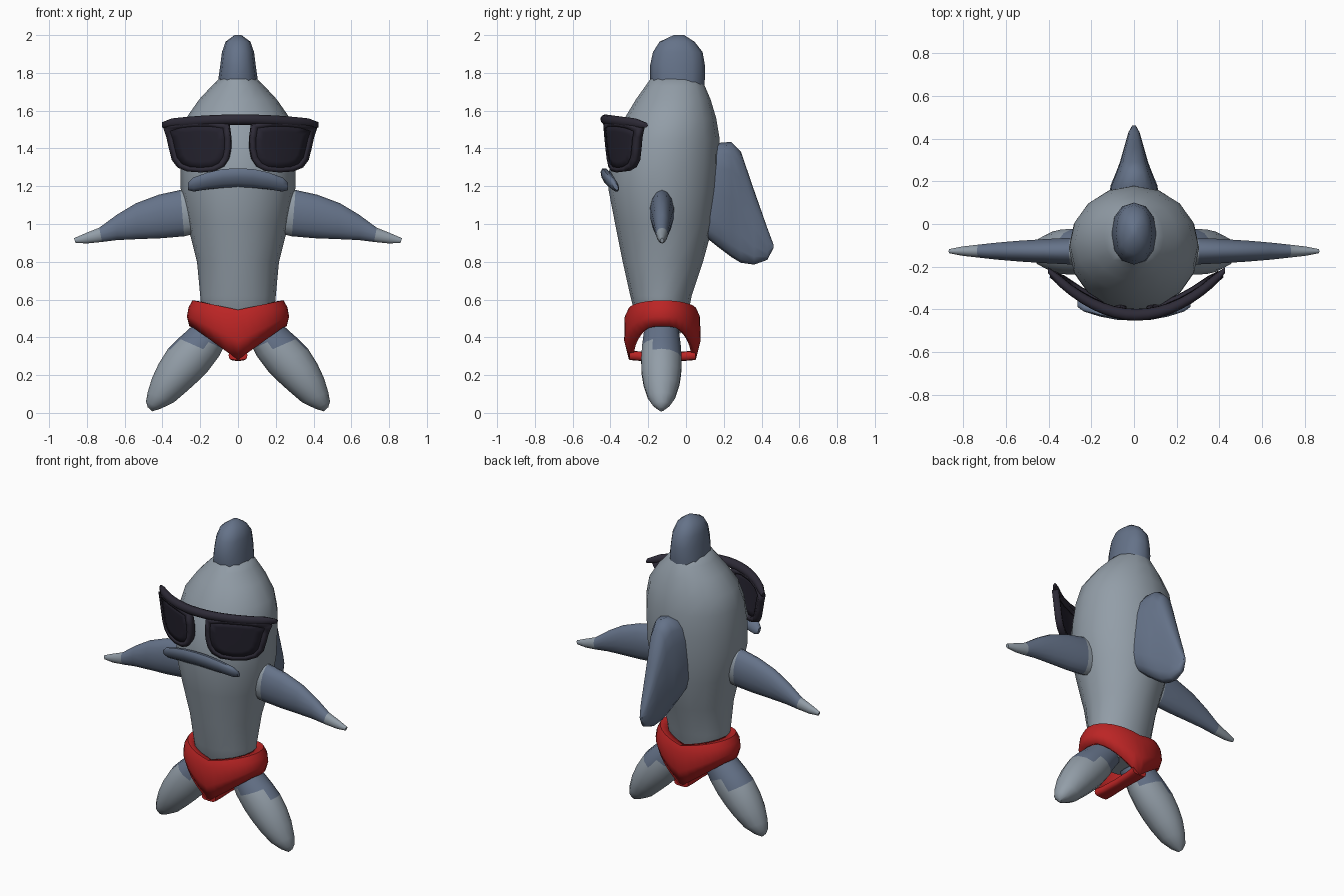
import bpy, bmesh, math
from mathutils import Vector

cube = bpy.data.objects.get("Cube")
if cube:
    bpy.data.objects.remove(cube)


def material(name, rgb):
    m = bpy.data.materials.new(name)
    m.use_nodes = True
    m.diffuse_color = (*rgb, 1)
    bsdf = next(n for n in m.node_tree.nodes if n.type == 'BSDF_PRINCIPLED')
    bsdf.inputs["Base Color"].default_value = (*rgb, 1)
    return m


GREY = material("skin_grey", (.29, .34, .39))
BLUE = material("fin_blue", (.13, .17, .25))
RED = material("trunks_red", (.5, .018, .018))
FRAME = material("frame_dark", (.026, .023, .037))
LENS = material("lens_dark", (.019, .017, .029))


def finish(bm, name, mats, rule=None, angle=50, thick=0):
    """Turn a bmesh into a smooth-shaded object; rule picks a material per face."""
    bmesh.ops.recalc_face_normals(bm, faces=bm.faces)
    me = bpy.data.meshes.new(name)
    bm.to_mesh(me)
    bm.free()
    for m in mats:
        me.materials.append(m)
    for p in me.polygons:
        p.use_smooth = True
        if rule:
            p.material_index = rule(p.center)
    me.set_sharp_from_angle(angle=math.radians(angle))
    ob = bpy.data.objects.new(name, me)
    bpy.context.collection.objects.link(ob)
    if thick:
        s = ob.modifiers.new("thickness", 'SOLIDIFY')
        s.thickness = thick
        s.offset = 0
    return ob


def skin(bm, rows):
    """Bridge successive closed rows of vertices with quads."""
    for a, b in zip(rows, rows[1:]):
        for i in range(len(a)):
            j = (i + 1) % len(a)
            bm.faces.new((a[i], a[j], b[j], b[i]))


def loft(name, rings, mats, rule=None, sides=16, power=1, angle=50):
    """Each ring is an oval given by two opposite points and a half-depth vector."""
    bm = bmesh.new()
    rows = []
    for a, b, d in rings:
        a, b, d = Vector(a), Vector(b), Vector(d)
        row = []
        for i in range(sides):
            t = math.tau * i / sides
            c, s = (math.copysign(abs(f) ** power, f) for f in (math.cos(t), math.sin(t)))
            row.append(bm.verts.new((a + b) / 2 + (a - b) / 2 * c + d * s))
        rows.append(row)
    skin(bm, rows)
    bm.faces.new(rows[0])
    bm.faces.new(rows[-1])
    return finish(bm, name, mats, rule, angle)


def upright(profile):
    """Rings from (height, front, back, half width)."""
    return [((0, f, z), (0, b, z), (w, 0, 0)) for z, f, b, w in profile]


# Body and snout
loft("body", upright([
    (.42, -.22, -.03, .13), (.52, -.27, .01, .19), (.62, -.295, .03, .2),
    (.8, -.335, .09, .217), (1, -.375, .145, .268), (1.18, -.41, .17, .303),
    (1.32, -.405, .18, .305), (1.45, -.37, .178, .3), (1.56, -.325, .16, .275),
    (1.66, -.265, .13, .205), (1.73, -.215, .1, .14), (1.78, -.18, .07, .09)]), [GREY])
loft("snout", upright([
    (1.72, -.18, .095, .105), (1.77, -.19, .1, .104), (1.84, -.19, .1, .094),
    (1.91, -.175, .088, .085), (1.965, -.14, .045, .066), (2, -.065, -.01, .018)]),
    [BLUE], sides=12, power=.9)

# Back fin, tapering away from the body
loft("back_fin", [((0, y, t), (0, y, b), (w, 0, 0)) for y, t, b, w in [
    (.08, 1.4, .95, .12), (.18, 1.43, .87, .11), (.24, 1.435, .825, .085),
    (.29, 1.385, .795, .066), (.36, 1.18, .785, .046), (.43, .98, .81, .026),
    (.462, .895, .87, .008)]], [BLUE], sides=16, power=.7)

# Arms and legs, each ring given by outer and inner edge points
ARM = [(.22, 1.18, .22, .95, .066), (.305, 1.18, .285, .935, .064),
       (.42, 1.155, .4, .925, .058), (.54, 1.11, .53, .92, .05),
       (.64, 1.05, .64, .915, .041), (.735, .98, .72, .905, .031),
       (.81, .95, .8, .897, .022), (.868, .925, .86, .9, .01)]
LEG = [(.2, .5, .03, .41, .09), (.275, .43, .08, .34, .1), (.315, .395, .1, .3, .105),
       (.37, .34, .16, .22, .11), (.42, .26, .215, .165, .107), (.455, .185, .27, .115, .097),
       (.478, .11, .34, .055, .074), (.487, .06, .41, .022, .045), (.478, .03, .455, .008, .014)]
for side, s in (("left", 1), ("right", -1)):
    for part, table, yc, rule in (
            ("arm", ARM, -.127, lambda c: 1 if abs(c.x) > .72 or abs(c.x) < .3 else 0),
            ("leg", LEG, -.13, lambda c: 0 if c.z > .355 or (c.z > .32 and c.y > -.1) else 1)):
        loft(f"{side}_{part}", [((s * x1, yc, z1), (s * x2, yc, z2), (0, d, 0))
                                for x1, z1, x2, z2, d in table],
             [BLUE, GREY], rule, sides=14)

# Swimming trunks: shaped band with a low front and back, plus a strip between the legs
bm = bmesh.new()
rows = [[] for _ in range(5)]
for i in range(32):
    t = math.tau * i / 32
    c, s = math.cos(t), math.sin(t)
    top = .535 + .05 * abs(c)
    low = .285 + .175 * min(1, abs(c) * 1.05)
    for row, (rx, ry, z) in zip(rows, [
            (.185, .135, top - .01), (.235, .175, top), (.25, .187, top - .03),
            (.258, .19, low + (top - low) * .4), (.245, .165, low)]):
        row.append(bm.verts.new((rx * c, -.125 + ry * s, z)))
skin(bm, rows)
finish(bm, "trunks", [RED], thick=.025, angle=60)
loft("trunks_strip", [((0, y, z + .025), (0, y, z - .025), (w, 0, 0)) for y, z, w in [
    (-.3, .305, .05), (-.24, .3, .045), (-.125, .3, .04), (-.01, .3, .045), (.05, .305, .05)]],
    [RED], sides=12, power=.6)

# Mouth: a downturned bar
loft("mouth", [((x, y - .028 * k, z + .05 * k), (x, y + .028 * k, z - .05 * k),
                (0, .025 * k, .014 * k))
               for x, k in [(-.265, .4), (-.235, .75), (-.16, .9), (-.08, 1), (0, 1),
                            (.08, 1), (.16, .9), (.235, .75), (.265, .4)]
               for y, z in [(-.415 + .6 * x * x, 1.245 - .65 * x * x)]],
     [BLUE], sides=10)


# Sunglasses wrap around a curved sheet
SHIFT = .012


def wrap(x, z, out=0):
    return Vector((x + SHIFT, -.425 + 1.2 * x * x + .1 * (1.55 - z) - out, z))


brow = []
for i in range(-8, 9):
    x = .415 * i / 8
    k = .5 if abs(i) == 8 else 1
    z = 1.552 - .16 * x * x
    brow.append((wrap(x, z + .028 * k), wrap(x, z - .028 * k), (0, .028 * k, 0)))
loft("glasses_brow", brow, [FRAME], sides=10)

OUTLINE = [(.06, 1.53), (.05, 1.46), (.05, 1.4), (.06, 1.345), (.085, 1.305), (.13, 1.282),
           (.2, 1.275), (.27, 1.28), (.32, 1.3), (.35, 1.34), (.365, 1.4), (.378, 1.46),
           (.395, 1.51), (.33, 1.53), (.24, 1.54), (.14, 1.54)]
CX, CZ = .215, 1.415


def lens_rows(bm, s, scales, out):
    return [[bm.verts.new(wrap(s * (CX + (x - CX) * k), CZ + (z - CZ) * k, out))
             for x, z in OUTLINE] for k in scales]


for side, s in (("left", 1), ("right", -1)):
    bm = bmesh.new()
    skin(bm, lens_rows(bm, s, (1, .82), 0))
    finish(bm, f"{side}_rim", [FRAME], thick=.04)
    bm = bmesh.new()
    rows = lens_rows(bm, s, (.86, .6, .3), .006)
    skin(bm, rows)
    bm.faces.new(rows[-1])
    finish(bm, f"{side}_lens", [LENS], thick=.02)
